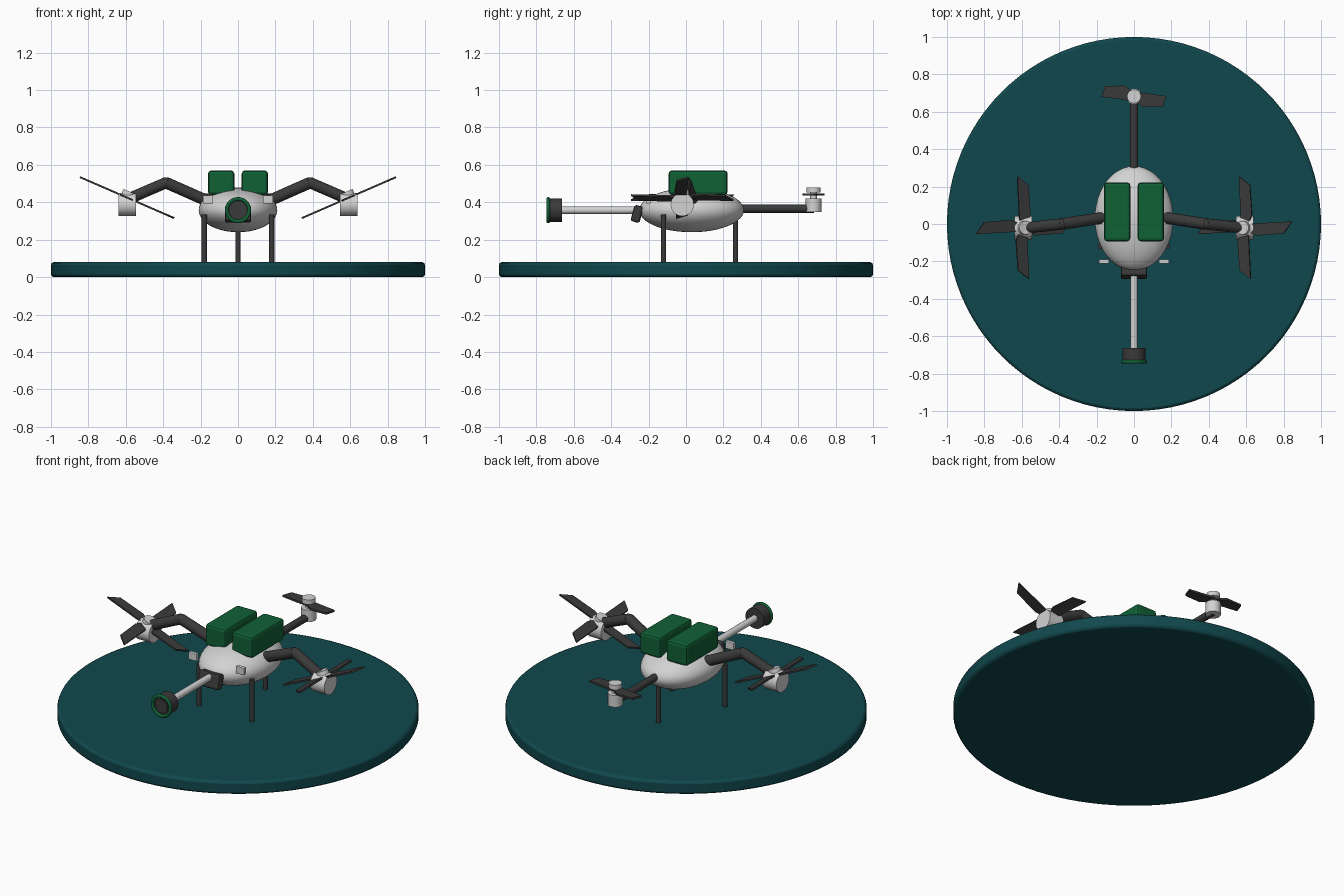
import bpy, bmesh
from math import radians, pi
from mathutils import Matrix, Vector

old = bpy.data.objects.get("Cube")
if old:
    bpy.data.objects.remove(old, do_unlink=True)


def material(name, rgb):
    m = bpy.data.materials.new(name)
    m.use_nodes = True
    color = (*rgb, 1)
    m.diffuse_color = color
    m.node_tree.nodes["Principled BSDF"].inputs["Base Color"].default_value = color
    return m


TEAL = material("teal", (0.005, 0.064, 0.074))
WHITE = material("light grey", (0.65, 0.65, 0.65))
DARK = material("charcoal", (0.042, 0.042, 0.042))
GREEN = material("green", (0.005, 0.118, 0.036))


def finish(name, mat, bevel=0.0, smooth=True):
    ob = bpy.context.object
    ob.name = ob.data.name = name
    ob.data.materials.append(mat)
    bpy.ops.object.transform_apply(location=False, rotation=False, scale=True)
    if bevel:
        mod = ob.modifiers.new("bevel", 'BEVEL')
        mod.width = bevel
        mod.segments = 2
        mod.limit_method = 'ANGLE'
    if smooth:
        bpy.ops.object.shade_smooth_by_angle(angle=radians(35))
    return ob


def rod(name, a, b, r, mat, sides=24, bevel=0.0):
    """Cylinder from point a to point b."""
    a, b = Vector(a), Vector(b)
    d = b - a
    bpy.ops.mesh.primitive_cylinder_add(
        vertices=sides, radius=r, depth=d.length, location=(a + b) / 2,
        rotation=d.to_track_quat('Z', 'Y').to_euler())
    return finish(name, mat, bevel)


def box(name, loc, size, mat, bevel=0.0, rot=(0, 0, 0)):
    bpy.ops.mesh.primitive_cube_add(size=1, location=loc, rotation=rot)
    bpy.context.object.scale = size
    return finish(name, mat, bevel, False)


def ball(name, loc, size, mat):
    bpy.ops.mesh.primitive_uv_sphere_add(segments=48, ring_count=24, radius=1, location=loc)
    bpy.context.object.scale = size
    return finish(name, mat)


def rotor(name, outline, count, place, thickness=0.01):
    """Flat swept blades repeated around the local z axis."""
    bm = bmesh.new()
    for i in range(count):
        turn = Matrix.Rotation(2 * pi * i / count, 4, 'Z')
        low = [bm.verts.new(turn @ Vector((x, y, -thickness / 2))) for x, y in outline]
        face = bm.faces.new(low)
        ext = bmesh.ops.extrude_face_region(bm, geom=[face])
        top = [v for v in ext["geom"] if isinstance(v, bmesh.types.BMVert)]
        bmesh.ops.translate(bm, verts=top, vec=(0, 0, thickness))
    bmesh.ops.recalc_face_normals(bm, faces=bm.faces)
    me = bpy.data.meshes.new(name)
    bm.to_mesh(me)
    bm.free()
    me.materials.append(DARK)
    ob = bpy.data.objects.new(name, me)
    ob.matrix_world = place
    bpy.context.collection.objects.link(ob)


# Landing pad and main body
bpy.ops.mesh.primitive_cylinder_add(vertices=96, radius=1, depth=0.08, location=(0, 0, 0.04))
finish("landing_pad", TEAL, 0.015)
ball("body", (0, 0.03, 0.358), (0.21, 0.28, 0.118), WHITE)

# Legs
rod("rear_leg", (0, 0.265, 0.07), (0, 0.265, 0.34), 0.014, DARK, 16)

SIDE_BLADE = [(0.02, 0.02), (0.08, 0.024), (0.275, 0.034), (0.228, -0.03), (0.07, -0.042), (0.02, -0.02)]
for side, label in ((1, "left"), (-1, "right")):
    rod(label + "_front_leg", (side * 0.18, -0.12, 0.07), (side * 0.18, -0.12, 0.335), 0.014, DARK, 16)
    box(label + "_battery", (side * 0.09, 0.065, 0.505), (0.14, 0.315, 0.13), GREEN, 0.016)
    box(label + "_side_sensor", (side * 0.16, -0.2, 0.415), (0.055, 0.022, 0.045), WHITE, 0.003)

    # Bent arm with a rounded elbow
    root, elbow = (side * 0.17, 0.033, 0.41), (side * 0.385, 0, 0.505)
    hub = Vector((side * 0.593, -0.02, 0.425))
    rod(label + "_inner_arm", root, elbow, 0.031, DARK)
    rod(label + "_outer_arm", elbow, (side * 0.57, -0.02, 0.425), 0.03, DARK)
    ball(label + "_elbow", elbow, (0.029, 0.029, 0.029), DARK)

    # Motor pod lies sideways, with the tilted rotor over it
    rod(label + "_motor", (side * 0.545, -0.02, 0.388), (side * 0.64, -0.02, 0.388), 0.062, WHITE, 32)
    tilt = Matrix.Rotation(radians(-23.5 * side), 4, 'Y')
    up = tilt @ Vector((0, 0, 1))
    rotor(label + "_rotor", SIDE_BLADE, 4, Matrix.Translation(hub) @ tilt)
    rod(label + "_rotor_cap", hub - up * 0.02, hub + up * 0.035, 0.036, WHITE)

# Tail boom, motor and two-bladed rotor
rod("tail_arm", (0, 0.27, 0.366), (0, 0.685, 0.366), 0.022, DARK)
rod("tail_motor", (0, 0.682, 0.348), (0, 0.682, 0.42), 0.042, WHITE)
rod("tail_shaft", (0, 0.682, 0.42), (0, 0.682, 0.455), 0.018, WHITE)
rod("tail_rotor_cap", (0, 0.682, 0.452), (0, 0.682, 0.48), 0.037, WHITE)
TAIL_BLADE = [(0, 0.022), (0.03, 0.022), (0.174, 0.002), (0.155, -0.055), (0.05, -0.058), (0, -0.02)]
rotor("tail_rotor", TAIL_BLADE, 2, Matrix.Translation((0, 0.682, 0.442)), 0.012)

# Front boom with its mount and sensor head
box("boom_mount", (0, -0.262, 0.338), (0.14, 0.05, 0.09), DARK, 0.012, (radians(-15), 0, 0))
rod("boom", (0, -0.24, 0.358), (0, -0.67, 0.358), 0.02, WHITE)
rod("sensor_head", (0, -0.663, 0.358), (0, -0.735, 0.358), 0.062, DARK, 32)
bpy.ops.mesh.primitive_torus_add(
    major_segments=40, minor_segments=12, major_radius=0.06, minor_radius=0.01,
    location=(0, -0.737, 0.358), rotation=(pi / 2, 0, 0))
finish("sensor_ring", GREEN)
rod("sensor_lens", (0, -0.73, 0.358), (0, -0.742, 0.358), 0.042, DARK, 32)
